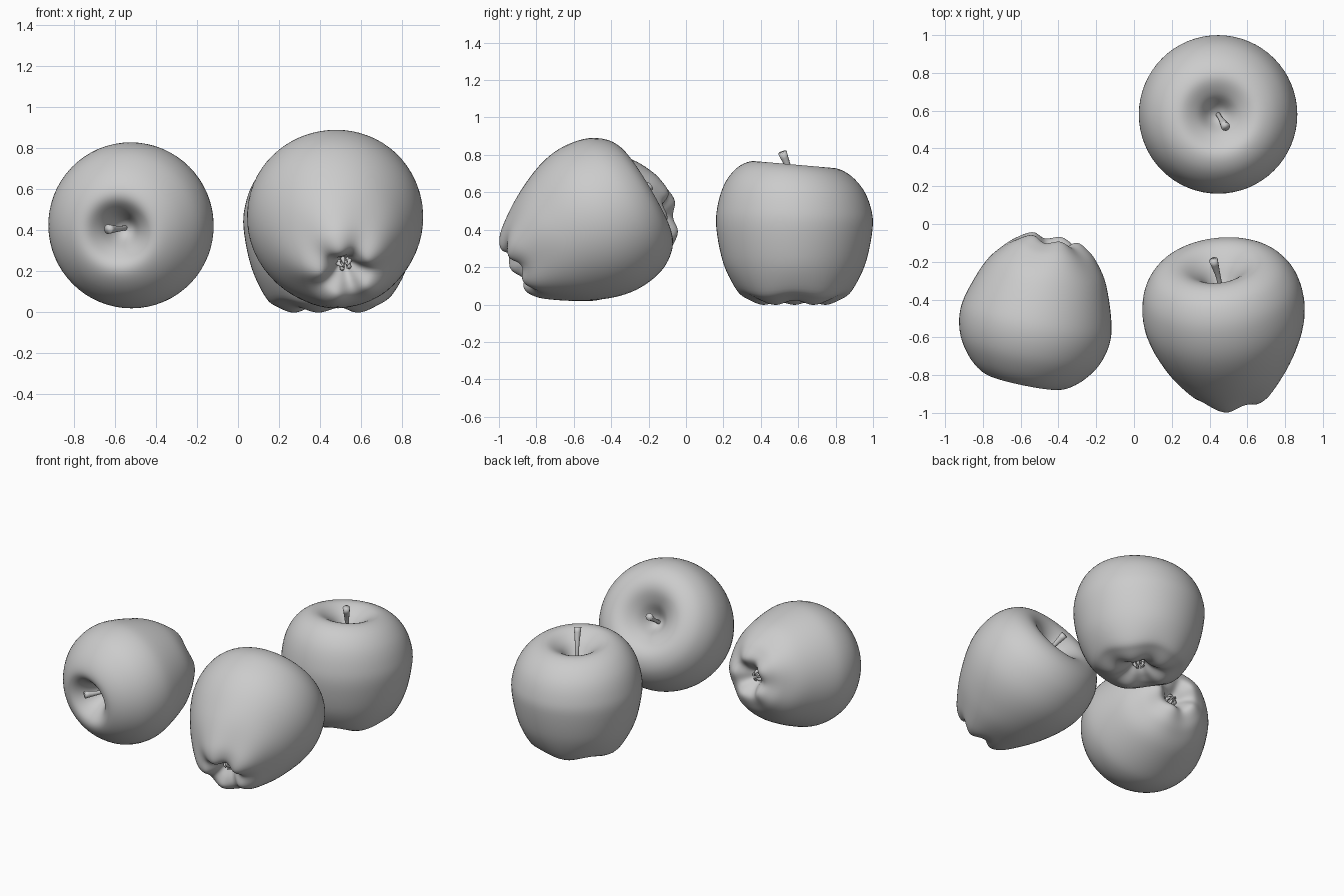
import bpy, bmesh, math
from mathutils import Vector, Matrix

if "Cube" in bpy.data.objects:
    bpy.data.objects.remove(bpy.data.objects["Cube"])

SEG = 64


def spline(pts, n=5):
    """Smooth curve through the given points (Catmull-Rom)."""
    p = [Vector(q) for q in pts]
    p = [2 * p[0] - p[1]] + p + [2 * p[-1] - p[-2]]
    out = []
    for a, b, c, d in zip(p, p[1:], p[2:], p[3:]):
        for i in range(n):
            t = i / n
            out.append(0.5 * (2 * b + (c - a) * t + (2 * a - 5 * b + 4 * c - d) * t * t
                              + (3 * b - a - 3 * c + d) * t ** 3))
    return out + [p[-2]]


def skin(name, rings, matrix):
    """Closed surface through equal-sized rings of points."""
    bm = bmesh.new()
    rows = [[bm.verts.new(v) for v in ring] for ring in rings]
    n = len(rows[0])
    for lo, hi in zip(rows, rows[1:]):
        for i in range(n):
            j = (i + 1) % n
            bm.faces.new((lo[i], lo[j], hi[j], hi[i]))
    bm.faces.new(rows[0][::-1])
    bm.faces.new(rows[-1])
    me = bpy.data.meshes.new(name)
    bm.to_mesh(me)
    bm.free()
    ob = bpy.data.objects.new(name, me)
    bpy.context.collection.objects.link(ob)
    ob.matrix_world = matrix
    me.shade_smooth()
    return ob


def tube(name, path, radii, matrix, sides=10):
    pts = spline(path, 4)
    rad = [r[0] for r in spline([(r, 0) for r in radii], 4)]
    rings = []
    for i, p in enumerate(pts):
        d = pts[min(i + 1, len(pts) - 1)] - pts[max(i - 1, 0)]
        q = d.to_track_quat('Z', 'Y')
        rings.append([p + q @ Vector((math.cos(a) * rad[i], math.sin(a) * rad[i], 0))
                      for a in (2 * math.pi * k / sides for k in range(sides))])
    return skin(name, rings, matrix)


def apple(label, center, axis, profile, tip, tilt=(0, 0)):
    center = Vector(center)
    q = Vector(axis).to_track_quat('Z', 'Y')
    m = Matrix.Translation(center) @ q.to_matrix().to_4x4()
    # body: lathed profile, faint five-lobed base, optional sloping crown
    rings = []
    for r, z in spline(profile):
        ring = []
        low = max(0, -z - 0.2) / 0.2
        for k in range(SEG):
            a = 2 * math.pi * k / SEG
            x, y = max(r, 0.002) * math.cos(a), max(r, 0.002) * math.sin(a)
            crown = max(0, z) / 0.35
            dz = crown * (x * tilt[0] + y * tilt[1])
            dz -= 0.012 * low * math.cos(5 * a) * min(1, r / 0.12)
            ring.append((x, y, z + dz))
        rings.append(ring)
    skin(label + "_apple_body", rings, m)
    # stem: tapered bent stalk rising from the hollow
    base = Vector((0, 0, profile[-1][1] - 0.02))
    end = m.inverted() @ Vector(tip)
    mid = base.lerp(end, 0.5) * 1.0
    mid.x *= 0.6
    mid.y *= 0.6
    tube(label + "_apple_stem", [base, mid, end], [0.014, 0.013, 0.024], m)
    # calyx: five dried sepals in the base hollow
    z0 = profile[0][1]
    for k in range(5):
        a = 2 * math.pi * k / 5
        u = Vector((math.cos(a), math.sin(a), 0))
        tube(f"{label}_apple_sepal_{k + 1}",
             [u * 0.02 + Vector((0, 0, z0 + 0.01)), u * 0.03 + Vector((0, 0, z0 - 0.03)),
              u * 0.012 + Vector((0, 0, z0 - 0.06))], [0.012, 0.012, 0.003], m, 6)


# profiles run from the base hollow, round the outside, into the stem hollow
upright = [(0, -.31), (.04, -.325), (.09, -.37), (.17, -.40), (.25, -.375), (.31, -.33), (.38, -.19),
           (.418, 0), (.408, .12), (.365, .23), (.29, .31), (.2, .338), (.11, .29), (.045, .21), (0, .18)]
tapered = [(0, -.36), (.035, -.38), (.08, -.44), (.13, -.47), (.19, -.445), (.25, -.38), (.335, -.25),
           (.405, -.09), (.43, .05), (.41, .19), (.35, .29), (.27, .338), (.19, .335), (.11, .28),
           (.045, .20), (0, .17)]
round_ = [(0, -.29), (.035, -.31), (.08, -.37), (.13, -.40), (.19, -.375), (.25, -.325), (.325, -.22),
          (.39, -.04), (.405, .08), (.375, .2), (.305, .30), (.225, .36), (.16, .365), (.10, .31),
          (.045, .22), (0, .19)]

apple("back", (.445, .58, .41), (0, 0, 1), upright, (.485, .515, .815), (.0, .09))
apple("right", (.48, -.505, .435), (-.1, .85, .5), tapered, (.42, -.19, .635))
apple("left", (-.51, -.475, .43), (-.2, -.97, -.1), round_, (-.635, -.80, .405))
